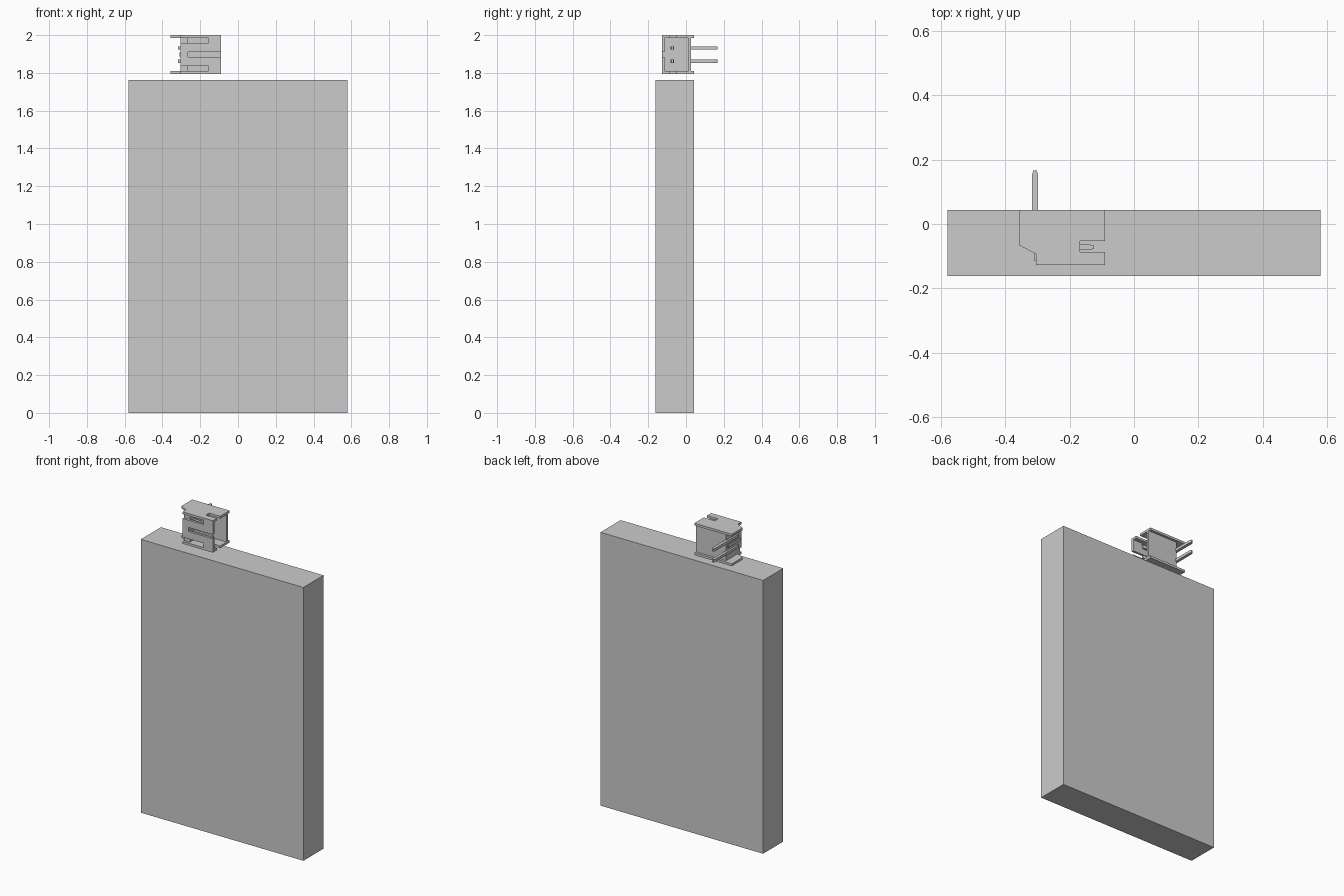
import bpy
import bmesh
from mathutils import Vector

cube = bpy.data.objects.get("Cube")
if cube:
    bpy.data.objects.remove(cube, do_unlink=True)

grey = bpy.data.materials.new("plain_grey")
grey.use_nodes = True
colour = (0.6, 0.6, 0.6, 1)
grey.diffuse_color = colour
grey.node_tree.nodes["Principled BSDF"].inputs["Base Color"].default_value = colour


def prism(name, profile, lo, hi, axis="z"):
    """Extrude an xy (axis z) or xz (axis y) outline from lo to hi."""
    bm = bmesh.new()
    place = (lambda a, b: (a, b, lo)) if axis == "z" else (lambda a, b: (a, lo, b))
    face = bm.faces.new([bm.verts.new(place(a, b)) for a, b in profile])
    grown = bmesh.ops.extrude_face_region(bm, geom=[face])["geom"]
    shift = Vector((0, 0, hi - lo)) if axis == "z" else Vector((0, hi - lo, 0))
    bmesh.ops.translate(bm, vec=shift, verts=[v for v in grown if isinstance(v, bmesh.types.BMVert)])
    bmesh.ops.recalc_face_normals(bm, faces=bm.faces)
    mesh = bpy.data.meshes.new(name)
    bm.to_mesh(mesh)
    bm.free()
    mesh.materials.append(grey)
    obj = bpy.data.objects.new(name, mesh)
    bpy.context.collection.objects.link(obj)
    return obj


def box(name, x0, x1, y0, y1, z0, z1):
    return prism(name, [(x0, y0), (x1, y0), (x1, y1), (x0, y1)], z0, z1)


# Large slab
box("battery_block", -0.58, 0.58, -0.162, 0.043, 0, 1.762)

# Connector shell: notched end plates, mirrored about the middle height
MID, HALF, WALL = 1.897, 0.103, 0.015
INNER = HALF - WALL
LEFT, RIGHT, FLOOR = -0.305, -0.09, -0.265
plate = [(-0.357, 0.043), (RIGHT, 0.043), (RIGHT, -0.053), (-0.168, -0.053),
         (-0.168, -0.087), (RIGHT, -0.087), (RIGHT, -0.128), (LEFT, -0.128),
         (LEFT, -0.093), (-0.357, -0.066)]
prism("upper_plate", plate, MID + INNER, MID + HALF)
prism("lower_plate", plate, MID - HALF, MID - INNER)

# Front wall with a centre slot and two side windows
half = [(RIGHT, 0.013), (RIGHT, INNER), (-0.155, INNER), (-0.155, 0.06), (LEFT, 0.06)]
outline = half + [(x, -z) for x, z in reversed(half)] + [(FLOOR, -0.013), (FLOOR, 0.013)]
prism("front_wall", [(x, MID + z) for x, z in outline], -0.128, -0.113, "y")

# Back wall and socket floor
box("back_wall", LEFT, RIGHT, 0.012, 0.027, MID - INNER, MID + INNER)
box("socket_floor", LEFT, FLOOR, -0.113, 0.012, MID - INNER, MID + INNER)
box("floor_rib", -0.31, LEFT, -0.113, 0.012, MID - 0.01, MID + 0.01)

# Bent pins with tapered tips
pin = [(-0.317, -0.081), (-0.14, -0.081), (-0.125, -0.077), (-0.125, -0.067),
       (-0.14, -0.063), (-0.298, -0.063), (-0.298, 0.152), (-0.302, 0.166),
       (-0.313, 0.166), (-0.317, 0.152)]
for name, z in (("upper_pin", MID + 0.035), ("lower_pin", MID - 0.035)):
    prism(name, pin, z - 0.009, z + 0.009)
